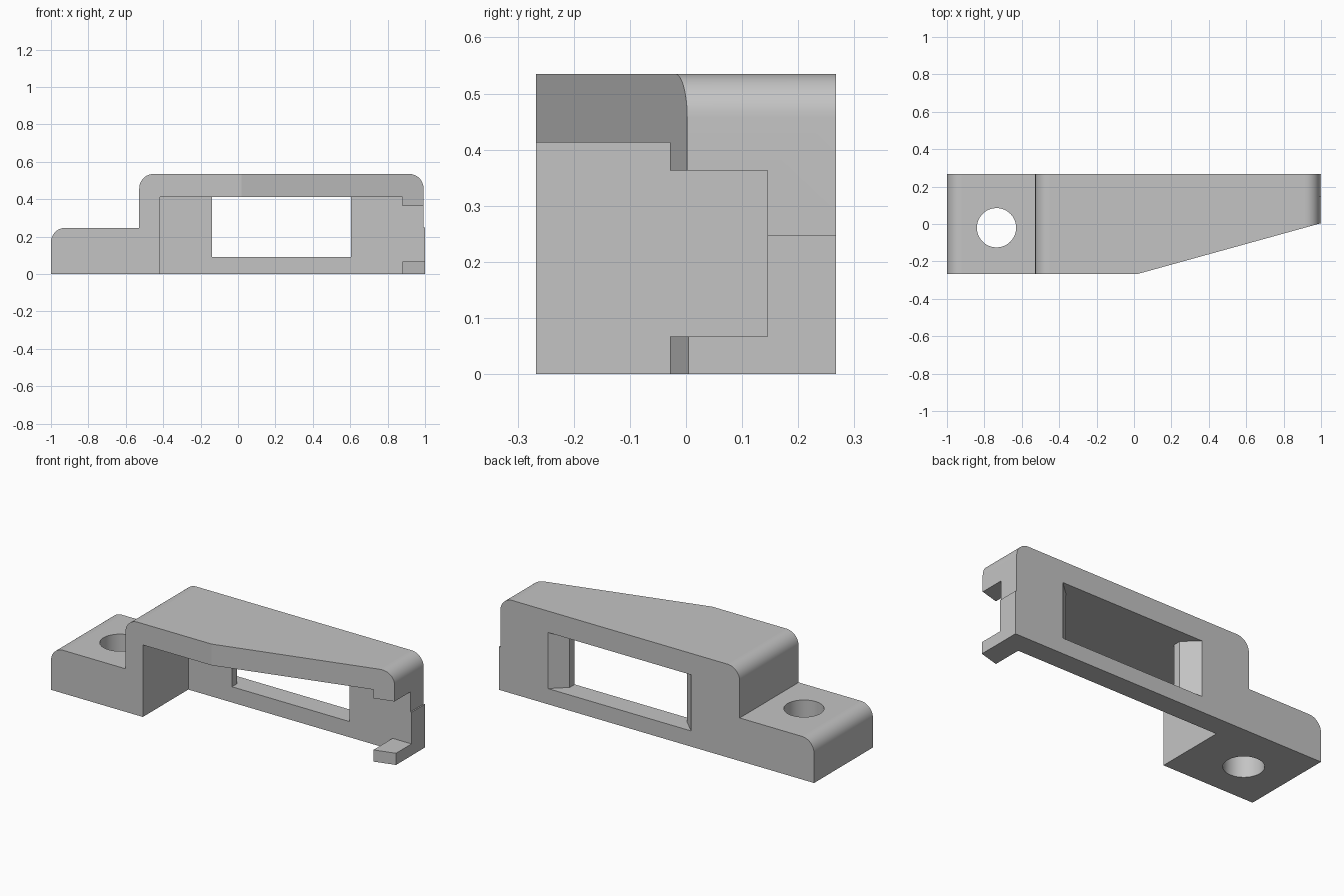
import bpy
import bmesh
from math import cos, sin, radians

cube = bpy.data.objects.get("Cube")
if cube:
    bpy.data.objects.remove(cube, do_unlink=True)

grey = bpy.data.materials.new("light grey")
grey.use_nodes = True
COLOUR = (0.55, 0.55, 0.55, 1)
grey.diffuse_color = COLOUR
grey.node_tree.nodes["Principled BSDF"].inputs["Base Color"].default_value = COLOUR

HALF = 0.267      # half depth
CEIL = 0.413      # underside of the top slab
WALL = 0.145      # front of the back wall


def prism(name, points, axis, lo, hi):
    """Extrude a 2D outline along y (points are x, z) or z (points are x, y)."""
    def place(p, d):
        return (p[0], d, p[1]) if axis == "y" else (p[0], p[1], d)
    bm = bmesh.new()
    near = [bm.verts.new(place(p, lo)) for p in points]
    far = [bm.verts.new(place(p, hi)) for p in points]
    bm.faces.new(near)
    bm.faces.new(far)
    n = len(points)
    for i in range(n):
        j = (i + 1) % n
        bm.faces.new((near[i], near[j], far[j], far[i]))
    bmesh.ops.recalc_face_normals(bm, faces=bm.faces)
    mesh = bpy.data.meshes.new(name)
    bm.to_mesh(mesh)
    bm.free()
    mesh.materials.append(grey)
    obj = bpy.data.objects.new(name, mesh)
    bpy.context.collection.objects.link(obj)
    return obj


def arc(cx, cz, r, start, end, steps=12):
    angles = [radians(start + (end - start) * i / steps) for i in range(steps + 1)]
    return [(cx + r * cos(a), cz + r * sin(a)) for a in angles]


# Stepped body with rounded upper corners
R = 0.077
TOP, FOOT, RISER, END = 0.535, 0.247, -0.528, 0.992
outline = [(-1, 0)]
outline += arc(-1 + R, FOOT - R, R, 180, 90)
outline += [(RISER, FOOT)]
outline += arc(RISER + R, TOP - R, R, 180, 90)
outline += arc(END - R, TOP - R, R, 90, 0)
outline += [(END, 0.248), (1, 0.248), (1, 0)]
body = prism("bracket_body", outline, "y", -HALF, HALF)

# Slanted front corner
slant = prism("slant_cutter",
              [(0.02, -HALF), (1.1, 0.032), (1.3, -0.5), (-0.04, -0.5), (-0.04, -0.2836)],
              "z", -0.1, 0.7)

# Open cavity that leaves two hooks at the narrow end
cavity = prism("cavity_cutter",
               [(-0.417, -0.1), (0.88, -0.1), (0.88, 0.067), (1.1, 0.067),
                (1.1, 0.363), (0.88, 0.363), (0.88, CEIL), (-0.417, CEIL)],
               "y", -0.5, WALL)

# Window in the back wall, flared sideways toward the back
window = prism("window_cutter",
               [(-0.14, 0.1), (0.605, 0.1), (0.605, 0.19), (0.69, HALF),
                (0.69, 0.4), (-0.22, 0.4), (-0.22, HALF), (-0.14, 0.19)],
               "z", 0.09, CEIL - 0.001)

# Screw hole in the foot
hole = prism("hole_cutter", arc(-0.735, -0.02, 0.105, 0, 352.5, 47), "z", -0.1, 0.4)

bpy.context.view_layer.objects.active = body
for cutter in (slant, cavity, window, hole):
    mod = body.modifiers.new(cutter.name, "BOOLEAN")
    mod.operation = "DIFFERENCE"
    mod.solver = "EXACT"
    mod.object = cutter
    bpy.ops.object.modifier_apply(modifier=mod.name)
    bpy.data.objects.remove(cutter, do_unlink=True)

bpy.ops.object.select_all(action="DESELECT")
body.select_set(True)
bpy.ops.object.shade_smooth_by_angle(angle=radians(30))
# The long slant meets the front at a shallow angle, so keep flat faces flat
for poly in body.data.polygons:
    if poly.area > 0.05:
        poly.use_smooth = False
